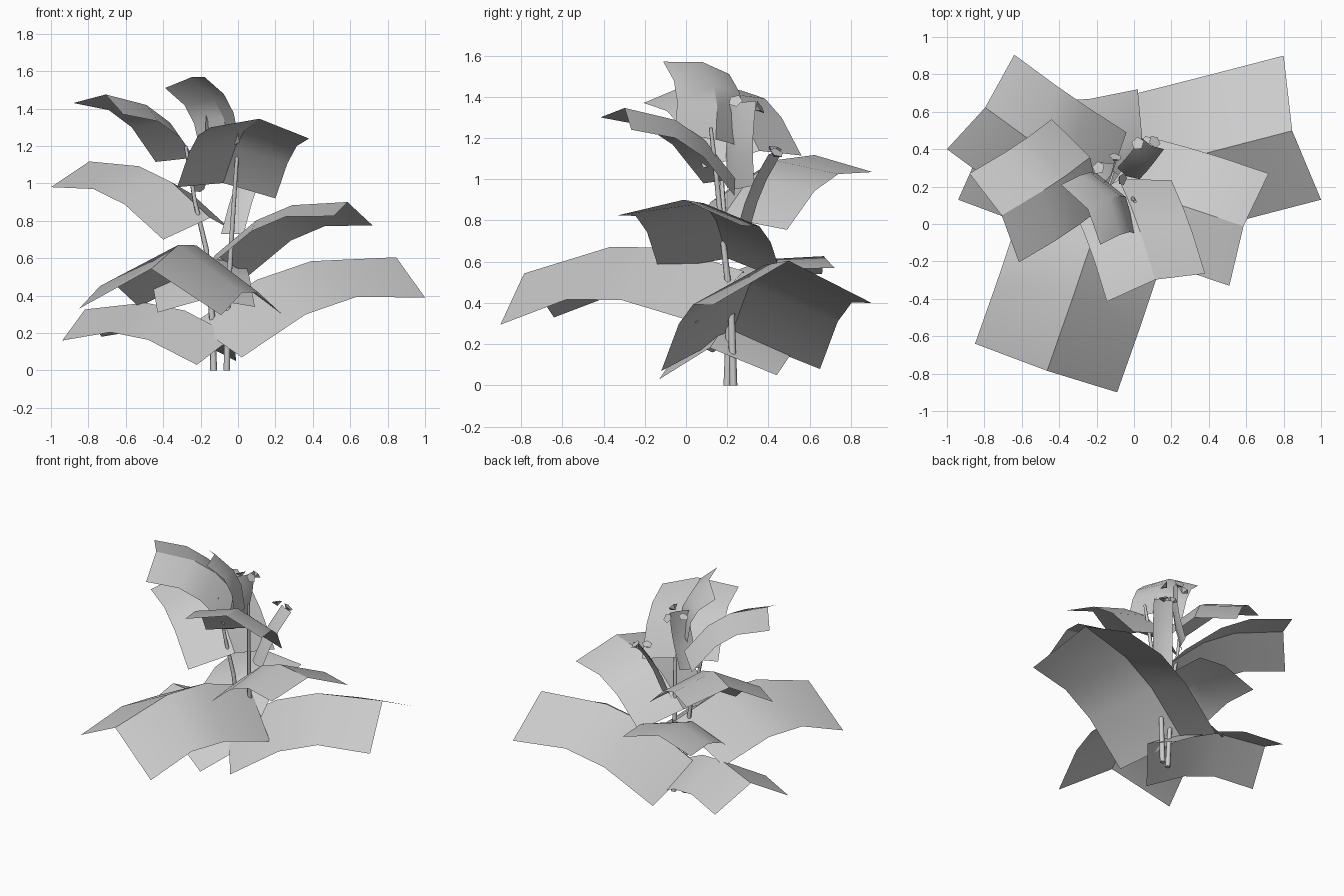
import bpy, math
from mathutils import Vector

if "Cube" in bpy.data.objects:
    bpy.data.objects.remove(bpy.data.objects["Cube"])

# (along, height) of the leaf margin, and offset from margin to the raised midrib
MARGIN = [(0, 0), (.38, .113), (.66, .118), (1, 0)]
RIB = [(-.11, .23), (-.11, .235), (-.09, .235), (.01, .23)]


def add_mesh(name, verts, faces):
    me = bpy.data.meshes.new(name)
    me.from_pydata([tuple(v) for v in verts], [], faces)
    me.update()
    ob = bpy.data.objects.new(name, me)
    bpy.context.collection.objects.link(ob)
    return ob


def smooth(ob, angle=30):
    bpy.ops.object.select_all(action='DESELECT')
    ob.select_set(True)
    bpy.context.view_layer.objects.active = ob
    bpy.ops.object.shade_smooth_by_angle(angle=math.radians(angle))


def leaf(name, tip_left, tip_right, base_left, fold):
    """Arched folded leaf placed by three of its corners."""
    tl, tr, bl = Vector(tip_left), Vector(tip_right), Vector(base_left)
    across, along = tr - tl, tl - bl
    s = across.length / .8
    n = across.cross(along).normalized()
    d = along.normalized()
    verts = []
    for (u, h), (du, dh) in zip(MARGIN, RIB):
        left = bl + along * u + n * (h * s)
        rib = left + across * .5 + (d * du + n * dh) * (s * fold)
        verts += [left, rib, left + across]
    faces = []
    for r in range(3):
        for c in range(2):
            a = r * 3 + c
            faces.append((a, a + 1, a + 4, a + 3))
    smooth(add_mesh(name, verts, faces))


def stem(name, pts, r0, r1, sides=6):
    """Tapered tube through the given points."""
    cu = bpy.data.curves.new(name, 'CURVE')
    cu.dimensions = '3D'
    cu.bevel_depth = r0
    cu.bevel_resolution = 1
    cu.use_fill_caps = True
    sp = cu.splines.new('POLY')
    sp.points.add(len(pts) - 1)
    for i, p in enumerate(pts):
        sp.points[i].co = (*p, 1)
        sp.points[i].radius = 1 + (r1 / r0 - 1) * i / (len(pts) - 1)
    ob = bpy.data.objects.new(name, cu)
    bpy.context.collection.objects.link(ob)


def flower(name, centre, normal, r=.036):
    """Small five-sided cup."""
    q = Vector(normal).to_track_quat('Z', 'Y')
    c = Vector(centre)
    verts = [c - q @ Vector((0, 0, .03))]
    for i in range(5):
        a = math.tau * i / 5
        verts.append(c + q @ Vector((r * math.cos(a), r * math.sin(a), 0)))
    faces = [(0, (i + 1) % 5 + 1, i + 1) for i in range(5)] + [(1, 2, 3, 4, 5)]
    add_mesh(name, verts, faces)


# Large lower leaves
leaf("lower_leaf_right", (.80, .90, .40), (1.0, .13, .39), (-.18, .65, .08), .95)
leaf("lower_leaf_front", (-.09, -.90, .295), (-.85, -.64, .33), (.23, .05, .305), 1)
leaf("lower_leaf_left", (-.94, .13, .16), (-.73, .70, .18), (-.22, -.13, .03), .9)
leaf("lower_leaf_back", (-.50, .66, .54), (.02, .72, .57), (-.43, .01, .31), .5)

# Middle and upper leaves
leaf("middle_leaf_right", (.72, .27, .775), (.51, -.33, .825), (.06, .47, .51), .58)
leaf("middle_leaf_left", (-1.0, .40, .98), (-.64, .905, 1.035), (-.40, -.015, .70), .65)
leaf("upper_leaf_front", (.38, -.265, 1.24), (-.145, -.415, 1.30), (.20, .235, .92), .55)
leaf("upper_leaf_left", (-.615, -.205, 1.37), (-.88, .27, 1.43), (-.175, .085, 1.055), .55)
leaf("top_leaf", (-.18, -.11, 1.57), (-.39, .21, 1.51), (.01, -.05, 1.22), .5)

# Narrow upright bracts that carry the flowers
leaf("bract_right", (.04, .46, 1.12), (.16, .40, 1.12), (-.09, .30, .73), .4)
leaf("bract_left", (-.17, .21, 1.37), (-.10, .34, 1.38), (-.25, .20, .96), .4)

# Stems
stem("stem_left", [(-.13, .20, 0), (-.14, .21, .3), (-.17, .19, .65),
                   (-.23, .18, .9), (-.28, .16, 1.2)], .019, .009)
stem("stem_right", [(-.06, .23, 0), (-.055, .22, .36), (-.035, .18, .7),
                    (-.01, .14, 1.08), (.005, .12, 1.25)], .019, .009)

# Flowers
for i, (c, n) in enumerate([((-.19, .30, 1.36), (-.4, .2, 1)), ((-.10, .36, 1.35), (.2, .8, .5)),
                            ((-.06, .24, 1.38), (.8, -.2, .6)), ((.02, .43, 1.15), (-.3, .2, 1)),
                            ((.11, .44, 1.13), (.5, .4, .8))]):
    flower(f"flower_{i + 1}", c, n)
